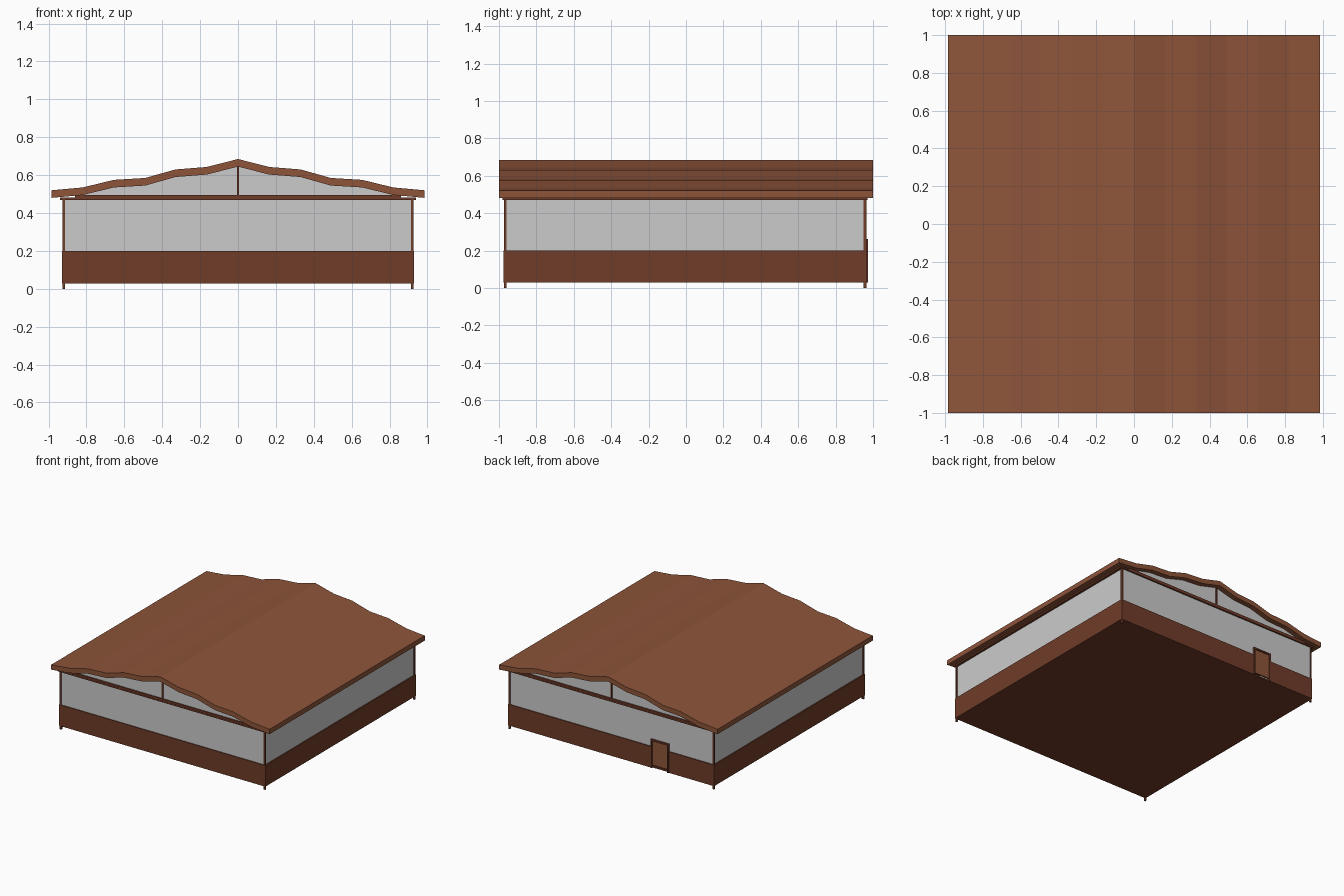
import bpy, bmesh

if "Cube" in bpy.data.objects:
    bpy.data.objects.remove(bpy.data.objects["Cube"])


def material(name, rgb):
    m = bpy.data.materials.new(name)
    m.diffuse_color = (*rgb, 1)
    m.use_nodes = True
    m.node_tree.nodes["Principled BSDF"].inputs["Base Color"].default_value = m.diffuse_color
    return m


dark = material("dark_wood", (0.16, 0.045, 0.022))
light = material("roof_wood", (0.27, 0.09, 0.042))


def finish(name, bm, mat):
    bmesh.ops.recalc_face_normals(bm, faces=bm.faces)
    me = bpy.data.meshes.new(name)
    bm.to_mesh(me)
    bm.free()
    ob = bpy.data.objects.new(name, me)
    bpy.context.collection.objects.link(ob)
    if mat:
        me.materials.append(mat)
    return ob


def box(name, x, y, z, mat=None):
    """Box from (min, max) pairs on each axis."""
    bm = bmesh.new()
    bmesh.ops.create_cube(bm, size=1)
    for v in bm.verts:
        v.co = [r[0] + (c + 0.5) * (r[1] - r[0]) for c, r in zip(v.co, (x, y, z))]
    return finish(name, bm, mat)


def strip(name, top, bottom, y0, y1, mat=None):
    """Solid between two (x, z) lines, extruded along y."""
    bm = bmesh.new()
    rings = []
    for (xa, za), (xb, zb) in zip(top, bottom):
        rings.append([bm.verts.new(p) for p in
                      ((xa, y0, za), (xa, y1, za), (xb, y1, zb), (xb, y0, zb))])
    for a, b in zip(rings, rings[1:]):
        for i in range(4):
            j = (i + 1) % 4
            bm.faces.new((a[i], a[j], b[j], b[i]))
    bm.faces.new(rings[0])
    bm.faces.new(rings[-1])
    return finish(name, bm, mat)


# Wavy gable roof
half = [(0, 0.685), (0.165, 0.643), (0.33, 0.63), (0.49, 0.585),
        (0.655, 0.575), (0.82, 0.535), (0.985, 0.52)]
top = [(-x, z) for x, z in half[:0:-1]] + half
under = [(x, z - 0.04) for x, z in top]
strip("roof", top, under, -1, 1, light)

# Wall panels and gable infill
FRONT, BACK = -0.968, 0.958
box("floor", (-0.92, 0.92), (FRONT, BACK), (0.028, 0.04), dark)
for s, n in ((-1, "left"), (1, "right")):
    box(n + "_wall", sorted((s * 0.905, s * 0.92)), (FRONT, BACK), (0.19, 0.48))
    box(n + "_base", sorted((s * 0.905, s * 0.93)), (-0.976, 0.966), (0.028, 0.2), dark)
inner = [(x, z) for x, z in under if abs(x) < 0.9]
sill = [(x, 0.485) for x, z in inner]

DOOR = (-0.515, -0.365)
for n, y, s in (("front", FRONT, -1), ("back", BACK, 1)):
    def depth(a, b):
        return sorted((y + s * a, y + s * b))
    if s < 0:
        box("front_wall", (-0.905, 0.905), depth(-0.015, 0), (0.19, 0.48))
        box("front_base", (-0.905, 0.905), depth(-0.015, 0.008), (0.028, 0.2), dark)
    else:
        # Back wall and base leave a gap for the door
        for side, xr in (("left", (-0.905, DOOR[0])), ("right", (DOOR[1], 0.905))):
            box("back_wall_" + side, xr, depth(-0.015, 0), (0.19, 0.48))
            box("back_base_" + side, xr, depth(-0.015, 0.008), (0.028, 0.2), dark)
        box("back_wall_over_door", DOOR, depth(-0.015, 0), (0.255, 0.48))
    strip(n + "_gable", inner, sill, *depth(-0.012, 0))
    box(n + "_king_post", (-0.006, 0.006), depth(-0.005, 0.008), (0.48, 0.65), dark)
    box(n + "_tie_beam", (-0.86, 0.86), depth(-0.01, 0.01), (0.47, 0.496), dark)
    # Corner posts
    for px in (-0.92, 0.92):
        box(n + "_corner_post", (px - 0.007, px + 0.007), depth(-0.008, 0.006),
            (0, 0.48), dark)

# Wall plate under the eaves
box("wall_plate", (-0.94, 0.94), (-0.98, 0.97), (0.47, 0.482), dark)

# Door with frame
box("door_leaf", DOOR, (0.95, 0.963), (0.05, 0.25), light)
for n, x in (("left", DOOR[0]), ("right", DOOR[1])):
    box("door_jamb_" + n, (x - 0.006, x + 0.006), (0.945, 0.973), (0.028, 0.26), dark)
box("door_head", (DOOR[0] - 0.006, DOOR[1] + 0.006), (0.945, 0.973), (0.25, 0.262), dark)
